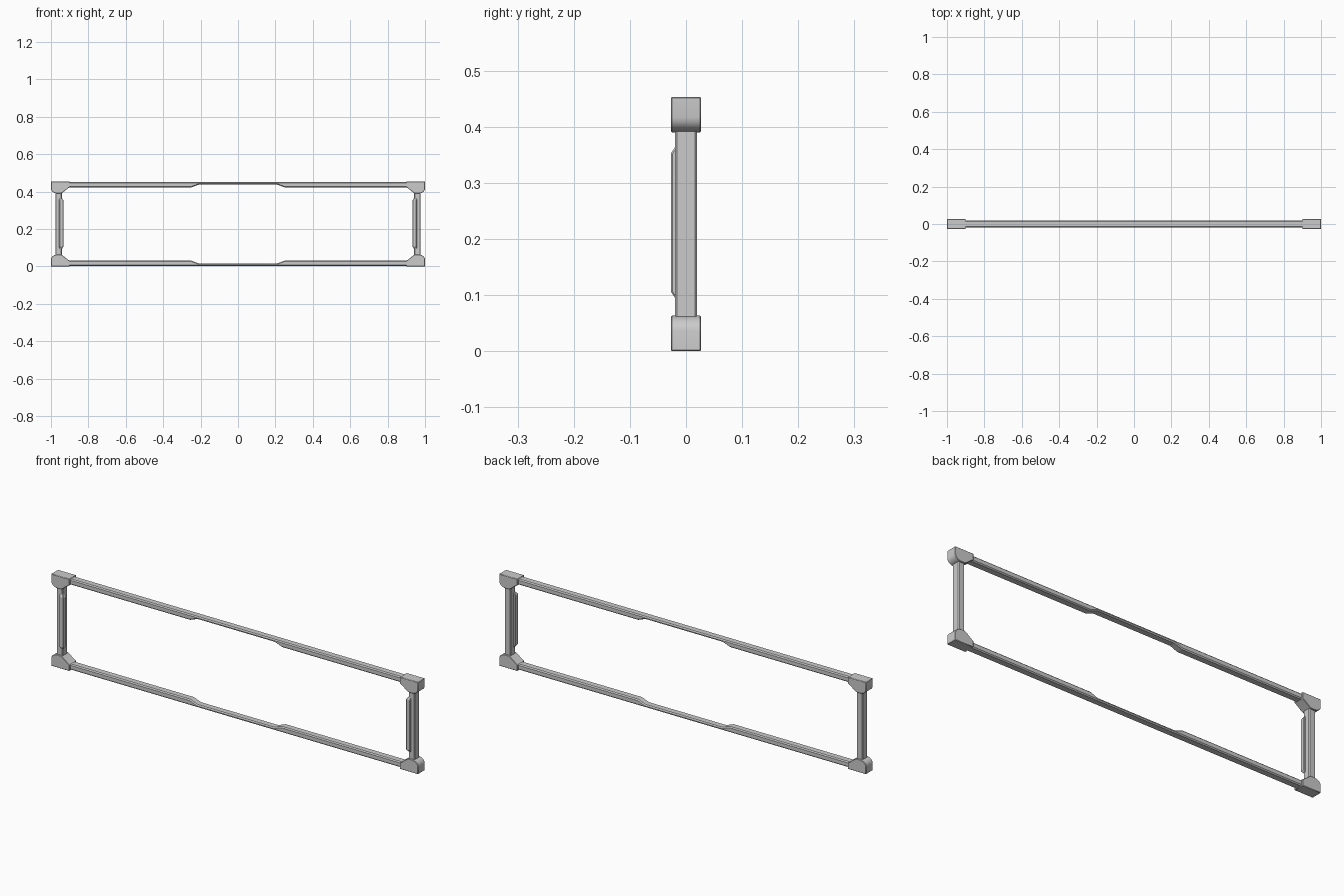
import bpy, bmesh, math

if "Cube" in bpy.data.objects:
    bpy.data.objects.remove(bpy.data.objects["Cube"])

H = 0.453   # overall height


def finish(name, bm, bevel=0.0, angle=30):
    bmesh.ops.recalc_face_normals(bm, faces=bm.faces)
    me = bpy.data.meshes.new(name)
    bm.to_mesh(me)
    bm.free()
    ob = bpy.data.objects.new(name, me)
    bpy.context.collection.objects.link(ob)
    if bevel:
        m = ob.modifiers.new("edge", 'BEVEL')
        m.width, m.segments, m.limit_method = bevel, 1, 'ANGLE'
        m.angle_limit = math.radians(40)
    bpy.ops.object.select_all(action='DESELECT')
    ob.select_set(True)
    bpy.context.view_layer.objects.active = ob
    bpy.ops.object.shade_smooth_by_angle(angle=math.radians(angle))
    return ob


def loft(rings):
    """Skin matching closed rings of points and cap both ends."""
    bm = bmesh.new()
    rows = [[bm.verts.new(p) for p in r] for r in rings]
    n = len(rows[0])
    for a, b in zip(rows, rows[1:]):
        for i in range(n):
            j = (i + 1) % n
            bm.faces.new((a[i], a[j], b[j], b[i]))
    bm.faces.new(rows[0])
    bm.faces.new(rows[-1][::-1])
    return bm


def octagon(u0, u1, v0, v1, c):
    return [(u0 + c, v0), (u1 - c, v0), (u1, v0 + c), (u1, v1 - c),
            (u1 - c, v1), (u0 + c, v1), (u0, v1 - c), (u0, v0 + c)]


# Corner outline for the lower right: curved outer shoulder, flared inner side
def arc(cx, cz, rx, rz, a0, a1, n=5):
    return [(cx + rx * math.cos(math.radians(a0 + (a1 - a0) * i / n)),
             cz + rz * math.sin(math.radians(a0 + (a1 - a0) * i / n))) for i in range(n + 1)]


corner = ([(0.90, 0.0), (1.0, 0.0)] + arc(0.967, 0.036, 0.033, 0.027, 0, 90)
          + arc(0.95, 0.049, 0.016, 0.014, 90, 130, 3) + [(0.906, 0.034), (0.90, 0.031)])

for side, sx in (("left", -1), ("right", 1)):
    # Corner blocks
    for level, flip in (("lower", False), ("upper", True)):
        pts = [(sx * x, H - z if flip else z) for x, z in corner]
        bm = loft([[(x, y, z) for x, z in pts] for y in (-0.027, 0.027)])
        finish(f"{level}_{side}_corner", bm, 0.002)

    # Upright post
    section = octagon(0.942, 0.976, -0.020, 0.020, 0.004)
    finish(f"{side}_post", loft([[(sx * x, y, z) for x, y in section]
                                 for z in (0.04, H - 0.04)]), angle=20)

    # Slim grip strip on the inner front edge, with tapered ends
    rings = []
    for z, t in ((0.094, 0.008), (0.106, 0.0), (H - 0.101, 0.0), (H - 0.089, 0.008)):
        ring = octagon(0.933 + t, 0.956, -0.027 + t, -0.004, 0.003)
        rings.append([(sx * x, y, z) for x, y in ring])
    finish(f"{side}_grip_strip", loft(rings), angle=20)

# Horizontal rails, thinned on the inner side around the middle
for level, flip in (("lower", False), ("upper", True)):
    rings = []
    for x, top in ((-0.95, 0.031), (-0.25, 0.031), (-0.21, 0.016),
                   (0.21, 0.016), (0.25, 0.031), (0.95, 0.031)):
        ring = octagon(-0.019, 0.019, 0.003, top, 0.005)
        rings.append([(x, y, H - z if flip else z) for y, z in ring])
    finish(f"{level}_rail", loft(rings), angle=20)
